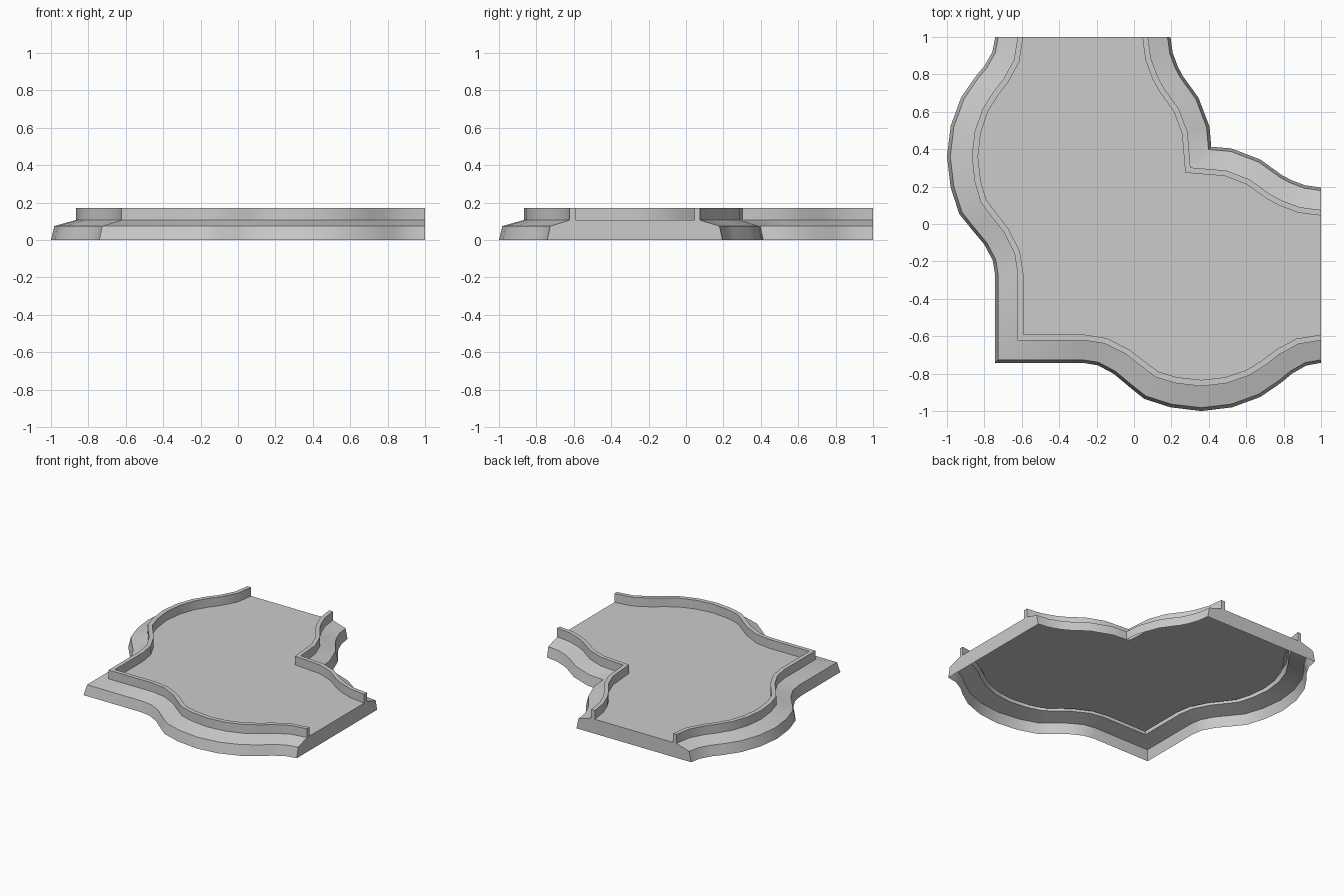
import bpy, bmesh, math
from mathutils import Vector

if "Cube" in bpy.data.objects:
    bpy.data.objects.remove(bpy.data.objects["Cube"])

# Half outlines at ground level, from the x = 1 end to the diagonal corner
OUTER = [(1, -.742), (.92, -.757), (.845, -.8), (.785, -.85), (.675, -.925), (.525, -.98),
         (.36, -1), (.195, -.98), (.055, -.935), (-.02, -.875), (-.11, -.8),
         (-.195, -.755), (-.275, -.742), (-.742, -.742)]
INNER = [(1, .195), (.915, .207), (.84, .235), (.79, .262), (.675, .345),
         (.52, .404), (.413, .413)]

# Edge cross-section: inset, height (skirt, sloped ledge, rim, floor)
PROFILE = [(0, 0), (.016, .075), (.12, .107), (.12, .172), (.15, .172), (.15, .107)]


def mirrored(half):
    """Complete an outline by reflecting it across the x = y diagonal."""
    return [Vector(p) for p in half] + [Vector((y, x)) for x, y in half[-2::-1]]


def miters(path, side):
    """Inset direction at each point, kept in the cut plane at the ends."""
    normals = []
    for a, b in zip(path, path[1:]):
        d = (b - a).normalized()
        normals.append(Vector((-d.y, d.x)) * side)
    out = [Vector((0, -side))]
    for n0, n1 in zip(normals, normals[1:]):
        out.append((n0 + n1) / (1 + n0.dot(n1)))
    out.append(Vector((-side, 0)))
    return out


bm = bmesh.new()


def sweep(half, side, swell):
    """Sweep the edge profile along an outline; returns rows of vertices."""
    path = mirrored(half)
    rows = []
    for p, m in zip(path, miters(path, side)):
        bulge = max(0, -min(p.x, p.y) - .742) / .258
        k = 1 + swell * bulge
        rows.append([bm.verts.new((*(p + m * d * k), z)) for d, z in PROFILE])
    for a, b in zip(rows, rows[1:]):
        for i in range(len(PROFILE) - 1):
            bm.faces.new((a[i], b[i], b[i + 1], a[i + 1]))
    return rows


outer = sweep(OUTER, -1, .1)
inner = sweep(INNER, 1, 0)

# Floor between the two rims, underside left open
floor = bm.faces.new([r[-1] for r in outer] + [r[-1] for r in reversed(inner)])
# Closed cut ends
ends = [bm.faces.new(outer[i] + inner[i][::-1]) for i in (0, -1)]

bmesh.ops.recalc_face_normals(bm, faces=bm.faces)
floor.normal_update()
if floor.normal.z < 0:
    bmesh.ops.reverse_faces(bm, faces=bm.faces)
bmesh.ops.triangulate(bm, faces=[floor] + ends)

mesh = bpy.data.meshes.new("corner_tile")
bm.to_mesh(mesh)
bm.free()
tile = bpy.data.objects.new("corner_tile", mesh)
bpy.context.collection.objects.link(tile)

# Smooth curves with sharp profile edges
bpy.context.view_layer.objects.active = tile
tile.select_set(True)
bpy.ops.object.shade_smooth_by_angle(angle=math.radians(38))
